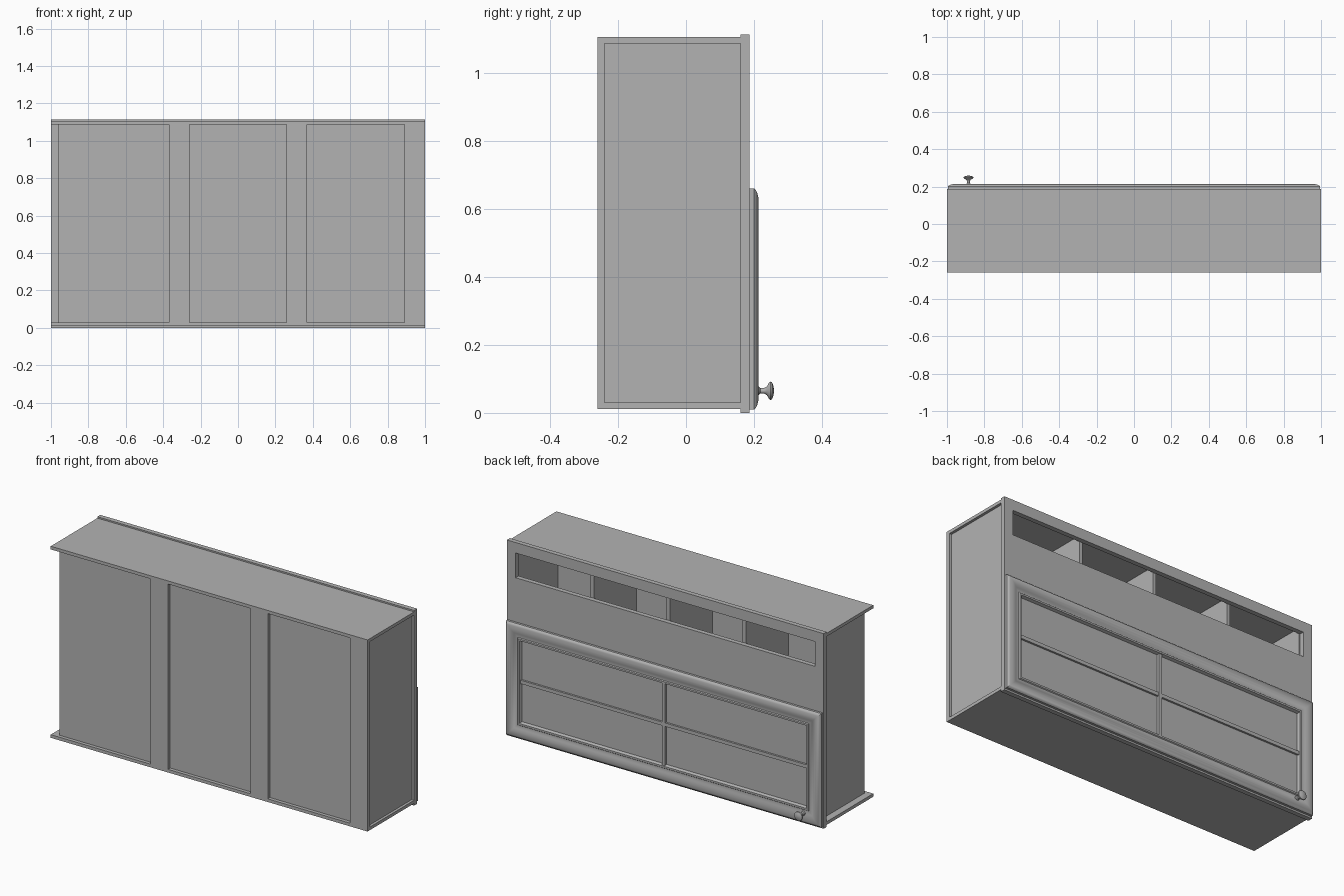
import bpy
import bmesh
import math
from mathutils import Vector

cube = bpy.data.objects.get("Cube")
if cube:
    bpy.data.objects.remove(cube, do_unlink=True)

grey = bpy.data.materials.new("plain grey")
grey.use_nodes = True
COLOUR = (0.45, 0.45, 0.45, 1)
grey.diffuse_color = COLOUR
grey.node_tree.nodes["Principled BSDF"].inputs["Base Color"].default_value = COLOUR


def finish(name, bm, smooth=False):
    bmesh.ops.recalc_face_normals(bm, faces=bm.faces)
    mesh = bpy.data.meshes.new(name)
    bm.to_mesh(mesh)
    bm.free()
    mesh.materials.append(grey)
    if smooth:
        mesh.shade_smooth()
        mesh.set_sharp_from_angle(angle=math.radians(35))
    obj = bpy.data.objects.new(name, mesh)
    bpy.context.collection.objects.link(obj)
    return obj


def box(name, x, y, z):
    """Board between the given (low, high) limits on each axis."""
    bm = bmesh.new()
    bmesh.ops.create_cube(bm, size=1)
    spans = (x, y, z)
    for v in bm.verts:
        v.co = Vector([(s[0] + s[1]) / 2 + c * (s[1] - s[0]) for s, c in zip(spans, v.co)])
    return finish(name, bm)


def loft(name, rings, smooth=True):
    """Skin a list of closed point rings and cap both ends."""
    bm = bmesh.new()
    loops = [[bm.verts.new(p) for p in ring] for ring in rings]
    n = len(loops[0])
    for a, b in zip(loops, loops[1:]):
        for i in range(n):
            j = (i + 1) % n
            bm.faces.new((a[i], a[j], b[j], b[i]))
    bm.faces.new(loops[0])
    bm.faces.new(loops[-1])
    return finish(name, bm, smooth)


# Carcass limits
BACK, PANEL, FRAME, FACE = -0.26, -0.24, 0.16, 0.187
LOW, HIGH = 0.03, 1.087
LEFT, RIGHT = 0.985, -0.96

# Carcass boards
box("top_board", (-1, 1), (BACK, FRAME), (HIGH, 1.105))
box("bottom_board", (-1, 1), (BACK, FRAME), (0.012, LOW))
box("left_side", (LEFT - 0.02, LEFT), (PANEL, FRAME), (LOW, HIGH))
box("right_side", (RIGHT, RIGHT + 0.02), (PANEL, FRAME), (LOW, HIGH))
box("back_panel", (RIGHT, LEFT), (PANEL, PANEL + 0.015), (LOW, HIGH))

# Mounting strips on the back
for i, x in enumerate((-0.37, 0.26, 0.89)):
    box(f"back_strip_{i + 1}", (x, x + 0.11), (BACK, PANEL), (LOW, HIGH))

# Face frame around the long cubby opening
SILL, HEAD, STILE = 0.912, 1.053, 0.945
box("frame_lower_board", (-1, 1), (FRAME, FACE), (0, SILL))
box("frame_top_rail", (-1, 1), (FRAME, FACE), (HEAD, 1.113))
box("frame_left_stile", (STILE, 1), (FRAME, FACE), (SILL, HEAD))
box("frame_right_stile", (-1, -STILE), (FRAME, FACE), (SILL, HEAD))

# Cubby floor and dividers
box("cubby_floor", (RIGHT, LEFT), (PANEL, FRAME), (0.66, 0.68))
for i, x in enumerate((-0.48, 0, 0.48)):
    box(f"cubby_divider_{i + 1}", (x - 0.01, x + 0.01), (PANEL, FRAME), (0.68, HIGH))

# Moulded door: mitred profile of (inset, y) ending in a recessed panel
DOOR_X, DOOR_LOW, DOOR_HIGH = 0.995, 0.01, 0.66
profile = [(0, FACE), (0, 0.2), (0.004, 0.205), (0.014, 0.21), (0.028, 0.213),
           (0.042, 0.211), (0.054, 0.206), (0.06, 0.203), (0.075, 0.203),
           (0.079, 0.208), (0.089, 0.208), (0.095, 0.192)]
loft("door", [[(-DOOR_X + d, y, DOOR_LOW + d), (DOOR_X - d, y, DOOR_LOW + d),
               (DOOR_X - d, y, DOOR_HIGH - d), (-DOOR_X + d, y, DOOR_HIGH - d)]
              for d, y in profile])

# Door glazing bars
MID = (DOOR_LOW + DOOR_HIGH) / 2
box("door_upright_bar", (-0.01, 0.01), (0.19, 0.204), (DOOR_LOW + 0.09, DOOR_HIGH - 0.09))
box("door_cross_bar", (-0.905, 0.905), (0.19, 0.203), (MID - 0.01, MID + 0.01))

# Turned knob: (radius, y) profile
knob = [(0.012, 0.205), (0.012, 0.215), (0.008, 0.219), (0.008, 0.23),
        (0.013, 0.238), (0.024, 0.244), (0.027, 0.248), (0.025, 0.253),
        (0.015, 0.257), (0.003, 0.259)]
SIDES = 24
loft("door_knob", [[(-0.885 + r * math.cos(math.tau * k / SIDES), y,
                     0.065 + r * math.sin(math.tau * k / SIDES)) for k in range(SIDES)]
                   for r, y in knob])
